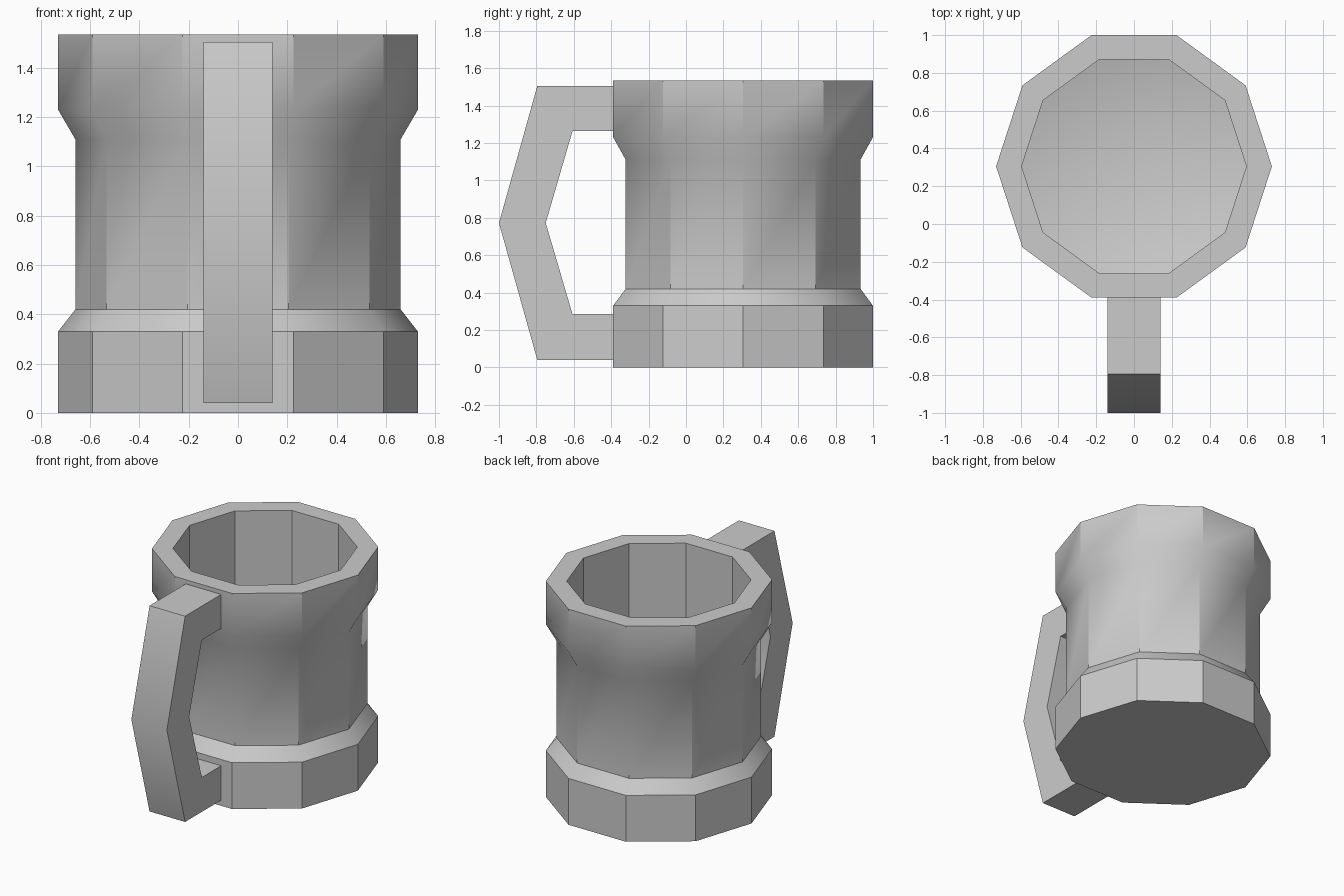
import bpy, bmesh, math

if "Cube" in bpy.data.objects:
    bpy.data.objects.remove(bpy.data.objects["Cube"])

SIDES = 10
CENTRE_Y = 0.305


def make_object(name, bm, smooth_angle):
    bmesh.ops.recalc_face_normals(bm, faces=bm.faces)
    mesh = bpy.data.meshes.new(name)
    bm.to_mesh(mesh)
    bm.free()
    ob = bpy.data.objects.new(name, mesh)
    bpy.context.collection.objects.link(ob)
    bpy.context.view_layer.objects.active = ob
    ob.select_set(True)
    bpy.ops.object.shade_smooth_by_angle(angle=math.radians(smooth_angle))
    ob.select_set(False)
    return ob


# Mug body: one closed profile (radius, height) turned into ten flat sides
profile = [(0.73, 0), (0.73, 0.33), (0.66, 0.42), (0.66, 1.11),
           (0.73, 1.23), (0.73, 1.535), (0.595, 1.535), (0.595, 0.25)]
bm = bmesh.new()
rings = []
for r, z in profile:
    rings.append([bm.verts.new((r * math.cos(i * math.tau / SIDES),
                                CENTRE_Y + r * math.sin(i * math.tau / SIDES), z))
                  for i in range(SIDES)])
for low, high in zip(rings, rings[1:]):
    for i in range(SIDES):
        j = (i + 1) % SIDES
        bm.faces.new((low[i], low[j], high[j], high[i]))
bm.faces.new(rings[0])

# Shallow dished floor inside the mug
middle = bm.verts.new((0, CENTRE_Y, 0.10))
for i in range(SIDES):
    bm.faces.new((rings[-1][i], rings[-1][(i + 1) % SIDES], middle))
make_object("mug_body", bm, 32)

# Handle: side outline (y, z) extruded across x
outline = [(-0.388, 1.505), (-0.795, 1.505), (-1.0, 0.772), (-0.795, 0.04),
           (-0.388, 0.04), (-0.388, 0.285), (-0.607, 0.285), (-0.75, 0.772),
           (-0.607, 1.263), (-0.388, 1.263)]
bm = bmesh.new()
side = bm.faces.new([bm.verts.new((-0.14, y, z)) for y, z in outline])
out = bmesh.ops.extrude_face_region(bm, geom=[side])
moved = [v for v in out["geom"] if isinstance(v, bmesh.types.BMVert)]
bmesh.ops.translate(bm, verts=moved, vec=(0.28, 0, 0))
make_object("handle", bm, 34)
